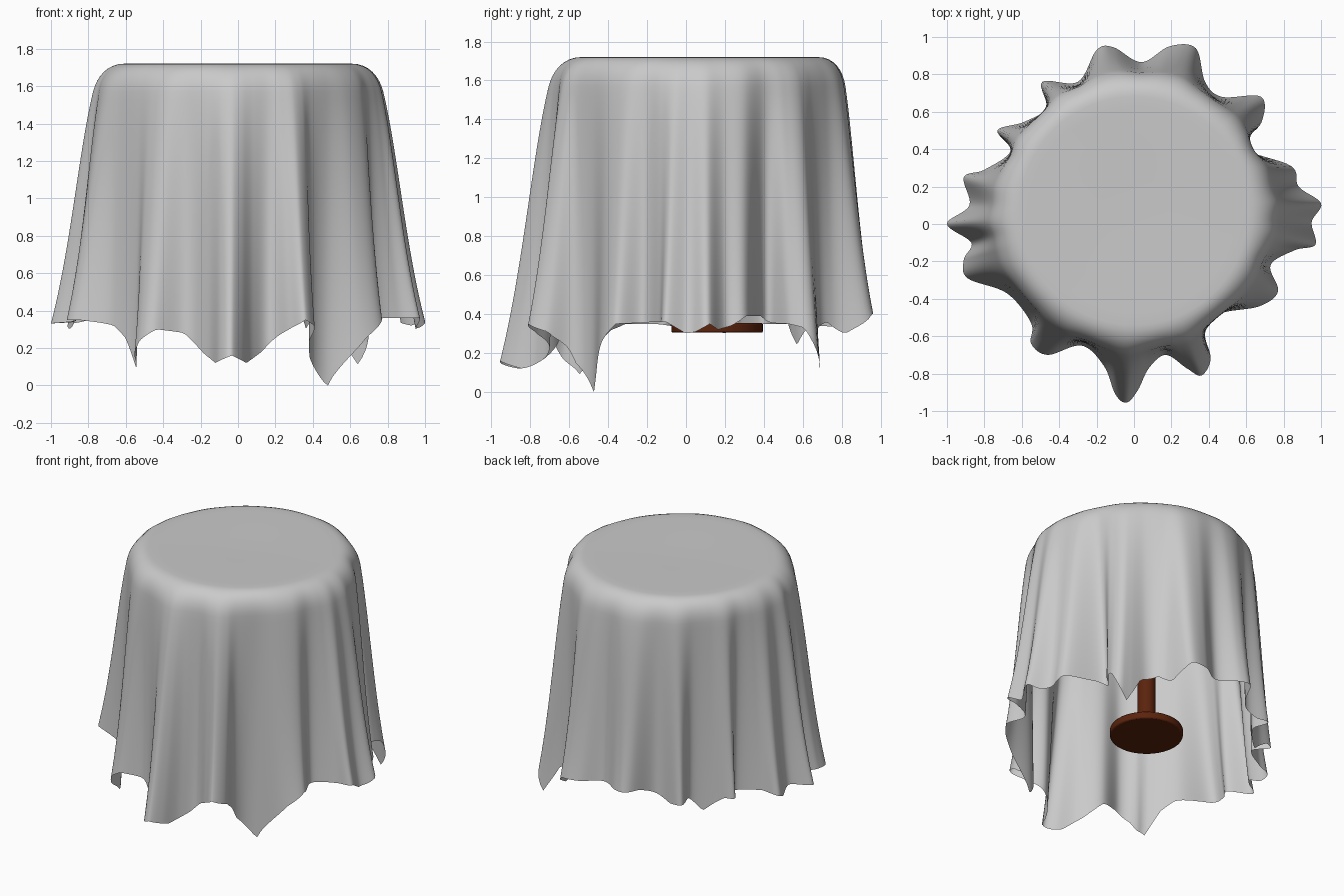
import bpy, bmesh, math
from mathutils import Vector

if "Cube" in bpy.data.objects:
    bpy.data.objects.remove(bpy.data.objects["Cube"])


def material(name, colour):
    m = bpy.data.materials.new(name)
    m.diffuse_color = (*colour, 1)
    m.use_nodes = True
    m.node_tree.nodes["Principled BSDF"].inputs["Base Color"].default_value = m.diffuse_color
    return m


grey = material("grey_cloth", (0.59, 0.59, 0.59))
brown = material("red_brown_wood", (0.105, 0.017, 0.004))


def finish(ob, mat, angle):
    ob.data.materials.append(mat)
    bpy.ops.object.select_all(action='DESELECT')
    ob.select_set(True)
    bpy.context.view_layer.objects.active = ob
    bpy.ops.object.shade_smooth_by_angle(angle=math.radians(angle))


# Pedestal table under the cloth
def disc(name, x, y, r, z0, z1, bevel=0.0):
    bpy.ops.mesh.primitive_cylinder_add(vertices=48, radius=r, depth=z1 - z0,
                                        location=(x, y, (z0 + z1) / 2))
    ob = bpy.context.object
    ob.name = name
    if bevel:
        b = ob.modifiers.new("rounded_edge", 'BEVEL')
        b.width, b.segments = bevel, 2
    finish(ob, brown, 40)


disc("table_base", 0.03, 0.16, 0.235, 0.305, 0.355, 0.008)
disc("table_stem", 0.03, 0.16, 0.058, 0.35, 1.67)
disc("table_top", 0.0, 0.07, 0.64, 1.655, 1.704)

# Hem outline in plan, clockwise through the folds
HEM = [(1.0, .11), (.95, .01), (.97, -.11), (.86, -.14), (.73, -.22), (.77, -.36),
       (.67, -.44), (.46, -.48), (.38, -.58), (.41, -.72), (.36, -.81), (.28, -.77),
       (.17, -.70), (.08, -.77), (.02, -.89), (-.04, -.955), (-.10, -.91), (-.16, -.76),
       (-.28, -.65), (-.46, -.70), (-.55, -.64), (-.55, -.53), (-.68, -.37),
       (-.89, -.29), (-.91, -.19), (-.87, -.10), (-1.0, 0), (-.88, .10), (-.91, .25),
       (-.80, .29), (-.66, .39), (-.73, .50), (-.59, .545), (-.47, .62), (-.49, .76),
       (-.30, .76), (-.20, .93), (-.11, .945), (.04, .865), (.19, .95), (.33, .94),
       (.38, .76), (.47, .68), (.68, .68), (.68, .54), (.58, .41), (.84, .31), (.88, .20)]

# Hem height by compass angle, lowest at the four cloth corners
HEIGHT = [(-170, .35), (-160, .35), (-150, .32), (-143, .25), (-135, .09), (-128, .24),
          (-122, .30), (-114, .28), (-104, .17), (-98, .12), (-92, .16), (-87, .12),
          (-80, .18), (-73, .27), (-66, .35), (-60, .31), (-56, .15), (-45, .0),
          (-39, .12), (-32, .26), (-25, .35), (-12, .36), (-6, .36), (0, .30), (3, .31),
          (7, .35), (10, .32), (15, .34), (20, .39), (32, .39), (41, .33), (47, .11),
          (53, .32), (61, .36), (66, .30), (72, .40), (90, .41), (105, .42), (118, .33),
          (126, .34), (133, .24), (142, .35), (160, .35), (168, .30), (173, .34), (180, .33)]


def hem_height(p):
    a = math.degrees(math.atan2(p.y, p.x))
    pairs = [(-180, HEIGHT[-1][1])] + HEIGHT
    for (a0, z0), (a1, z1) in zip(pairs, pairs[1:]):
        if a <= a1:
            return z0 + (z1 - z0) * (a - a0) / (a1 - a0)
    return pairs[-1][1]


def closed_spline(points, steps):
    pts, n, out = [Vector(p) for p in points], len(points), []
    for i in range(n):
        p0, p1, p2, p3 = (pts[(i + k) % n] for k in (-1, 0, 1, 2))
        for s in range(steps):
            t = s / steps
            out.append(0.5 * (2 * p1 + (p2 - p0) * t + (2 * p0 - 5 * p1 + 4 * p2 - p3) * t * t
                              + (3 * p1 - p0 - 3 * p2 + p3) * t ** 3))
    return out


def smooth_ring(values, reach):
    n = len(values)
    return [sum((values[(i + k) % n] for k in range(-reach, reach + 1)), values[0] * 0)
            / (2 * reach + 1) for i in range(n)]


CENTRE = Vector((0, 0.07))
TOP, RIM, ROUND, DROP = 1.72, 0.61, 0.10, 0.15
hem = closed_spline(HEM, 8)
hem_z = [hem_height(p) for p in hem]
hem_z[hem_z.index(min(hem_z))] = 0.0
# Even directions around the rim, and the average flare radius without folds
dirs = [d.normalized() for d in smooth_ring([(p - CENTRE).normalized() for p in hem], 12)]
flare = smooth_ring(smooth_ring([(p - CENTRE).length for p in hem], 20), 12)

# Draped cloth: flat top rings, rounded shoulder, then folds deepening to the hem
bm = bmesh.new()
rings = []
for f in (0.3, 0.7, 0.9):
    rings.append([bm.verts.new((*(CENTRE + d * RIM * f), TOP - 0.006 * (1 - f))) for d in dirs])


def hang(j, r, z):
    s = max(0.0, (TOP - z) / (TOP - hem_z[j]))
    wide = 0.8 * s ** 0.5 + 0.2 * s ** 4
    fold = 0.85 * s ** 0.8 + 0.15 * s ** 4
    mean = CENTRE + dirs[j] * flare[j]
    p = (CENTRE + dirs[j] * r).lerp(mean, wide) + (hem[j] - mean) * fold
    return bm.verts.new((*p, z))


n = len(hem)
for k in range(9):
    a = math.pi / 2 * k / 8
    r, z = RIM + ROUND * math.sin(a), TOP - DROP * (1 - math.cos(a))
    rings.append([hang(j, r, z) for j in range(n)])
low = TOP - DROP
for k in range(1, 31):
    rings.append([hang(j, RIM + ROUND, low + (hem_z[j] - low) * k / 30) for j in range(n)])

middle = bm.verts.new((*CENTRE, TOP - 0.008))
for j in range(n):
    bm.faces.new((middle, rings[0][(j + 1) % n], rings[0][j]))
    for a, b in zip(rings, rings[1:]):
        bm.faces.new((a[j], a[(j + 1) % n], b[(j + 1) % n], b[j]))

mesh = bpy.data.meshes.new("tablecloth")
bm.to_mesh(mesh)
bm.free()
cloth = bpy.data.objects.new("tablecloth", mesh)
bpy.context.collection.objects.link(cloth)
finish(cloth, grey, 80)
